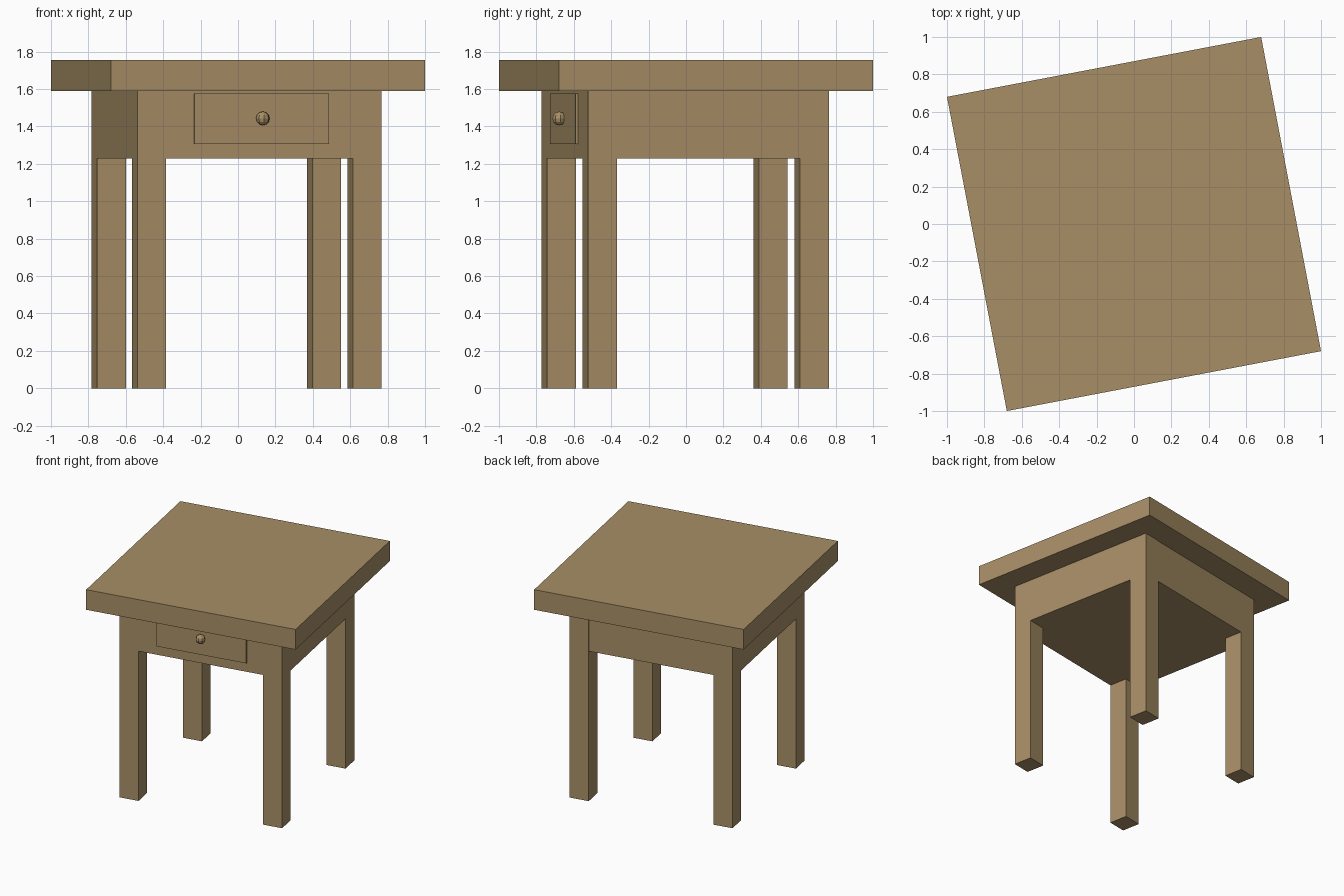
import bpy, bmesh, math
from mathutils import Matrix, Vector

if "Cube" in bpy.data.objects:
    bpy.data.objects.remove(bpy.data.objects["Cube"])

ANGLE = math.atan2(0.32, 1.68)          # whole table is turned a little
ROT = Matrix.Rotation(ANGLE, 4, 'Z')
BASE = Matrix.Translation((-0.0075, -0.005, 0)) @ ROT   # frame of the base

wood = bpy.data.materials.new("tan wood")
wood.diffuse_color = (0.39, 0.272, 0.133, 1)
wood.use_nodes = True
wood.node_tree.nodes["Principled BSDF"].inputs["Base Color"].default_value = wood.diffuse_color


def add(name, bm, matrix):
    mesh = bpy.data.meshes.new(name)
    bm.to_mesh(mesh)
    bm.free()
    mesh.materials.append(wood)
    obj = bpy.data.objects.new(name, mesh)
    obj.matrix_world = matrix
    bpy.context.collection.objects.link(obj)
    return obj


def box(name, lo, hi, matrix=BASE):
    lo, hi = Vector(lo), Vector(hi)
    bm = bmesh.new()
    bmesh.ops.create_cube(bm, size=1)
    bmesh.ops.scale(bm, vec=hi - lo, verts=bm.verts)
    bmesh.ops.translate(bm, vec=(lo + hi) / 2, verts=bm.verts)
    return add(name, bm, matrix)


A, B = 0.664, 0.654      # half width and half depth of the base
LEG = 0.156
APRON_Z, TOP_Z, HEIGHT = 1.23, 1.59, 1.755

# Table top and solid drawer case
box("table_top", (-0.855, -0.855, TOP_Z), (0.855, 0.855, HEIGHT), ROT)
box("drawer_case", (-A, -B, APRON_Z), (A, B, TOP_Z))

# Legs; the back right one stands slightly proud at the back
for name, sx, sy, proud in (("front_left_leg", -1, -1, 0), ("front_right_leg", 1, -1, 0),
                            ("back_left_leg", -1, 1, 0), ("back_right_leg", 1, 1, 0.004)):
    xs = sorted((sx * A, sx * (A - LEG)))
    ys = sorted((sy * (B + proud), sy * (B - LEG)))
    box(name, (xs[0], ys[0], 0), (xs[1], ys[1], TOP_Z if proud else APRON_Z))

# Drawer front
box("drawer_front", (-0.356, -B - 0.013, 1.305), (0.377, -B + 0.02, 1.575))

# Low-poly knob
bm = bmesh.new()
bmesh.ops.create_uvsphere(bm, u_segments=8, v_segments=6, radius=0.037)
add("drawer_knob", bm, BASE @ Matrix.Translation((0.012, -B - 0.033, 1.443)))
